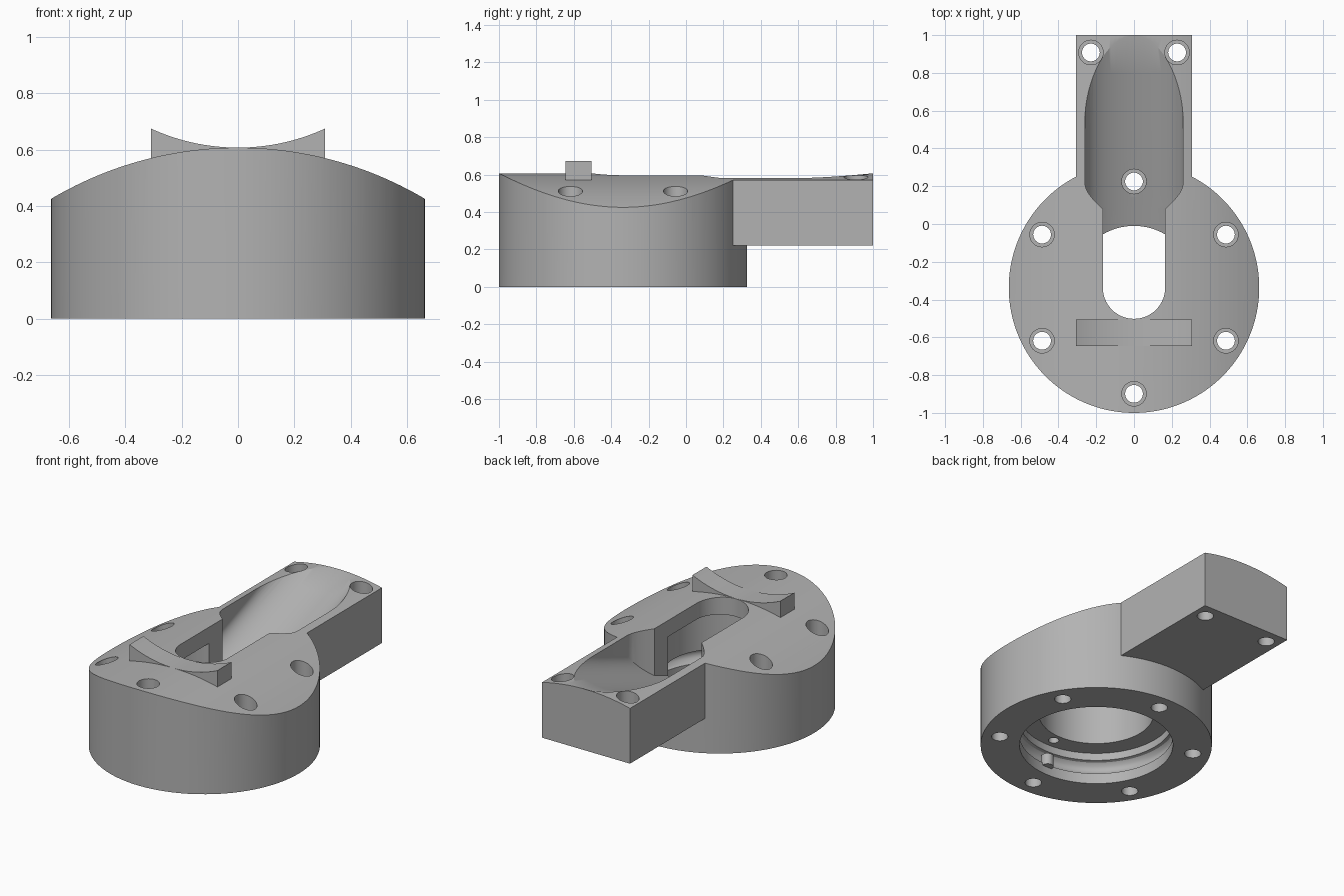
import bpy, bmesh, math
from mathutils import Matrix

cube = bpy.data.objects.get("Cube")
if cube:
    bpy.data.objects.remove(cube, do_unlink=True)

grey = bpy.data.materials.new("machined_grey")
grey.use_nodes = True
colour = (0.45, 0.45, 0.45, 1)
grey.diffuse_color = colour
grey.node_tree.nodes["Principled BSDF"].inputs["Base Color"].default_value = colour

CY = -0.337       # centre of the round housing
RADIUS = 0.663
CROWN = 0.607     # height of the crest
BEND = 1.3        # radius of the arched top


def finish(name, bm):
    bmesh.ops.recalc_face_normals(bm, faces=bm.faces)
    mesh = bpy.data.meshes.new(name)
    bm.to_mesh(mesh)
    bm.free()
    ob = bpy.data.objects.new(name, mesh)
    bpy.context.collection.objects.link(ob)
    mesh.materials.append(grey)
    return ob


def cylinder(name, x, y, r, z0, z1, sides=48):
    bm = bmesh.new()
    bmesh.ops.create_cone(bm, cap_ends=True, segments=sides, radius1=r, radius2=r,
                          depth=z1 - z0, matrix=Matrix.Translation((x, y, (z0 + z1) / 2)))
    return finish(name, bm)


def prism(name, points, offset, to3d):
    """Extrude a flat outline along the offset vector."""
    bm = bmesh.new()
    face = bm.faces.new([bm.verts.new(to3d(*p)) for p in points])
    geom = bmesh.ops.extrude_face_region(bm, geom=[face])["geom"]
    bmesh.ops.translate(bm, vec=offset, verts=[g for g in geom if isinstance(g, bmesh.types.BMVert)])
    return finish(name, bm)


def box(name, lo, hi):
    pts = [(lo[0], lo[1]), (hi[0], lo[1]), (hi[0], hi[1]), (lo[0], hi[1])]
    return prism(name, pts, (0, 0, hi[2] - lo[2]), lambda x, y: (x, y, lo[2]))


def combine(target, tool, operation):
    mod = target.modifiers.new(operation.lower(), 'BOOLEAN')
    mod.operation = operation
    mod.solver = 'EXACT'
    mod.object = tool
    bpy.ops.object.select_all(action='DESELECT')
    bpy.context.view_layer.objects.active = target
    target.select_set(True)
    bpy.ops.object.modifier_apply(modifier=mod.name)
    bpy.data.objects.remove(tool, do_unlink=True)


# Round housing with a straight arm at the back, under one arched top
body = cylinder("housing", 0, CY, RADIUS, 0, 0.8, 160)
combine(body, box("arm", (-0.308, 0.1, 0.22), (0.308, 1, 0.8)), 'UNION')
arch = [(-0.8, -0.2)]
for i in range(65):
    x = -0.8 + 1.6 * i / 64
    arch.append((x, CROWN - BEND + math.sqrt(BEND ** 2 - x * x)))
arch.append((0.8, -0.2))
combine(body, prism("arch", arch, (0, 2.4, 0), lambda x, z: (x, -1.2, z)), 'INTERSECT')

# Stepped bore from below
combine(body, cylinder("mouth", 0, CY, 0.44, -0.1, 0.2, 96), 'DIFFERENCE')
combine(body, cylinder("bore", 0, CY, 0.327, 0.1, 0.494, 96), 'DIFFERENCE')

# Rounded seal groove in the mouth wall
bm = bmesh.new()
rings, turn = [], 96
for i in range(turn):
    a = math.tau * i / turn
    ring = []
    for j in range(12):
        b = math.tau * j / 12
        r = 0.435 + 0.045 * math.cos(b)
        ring.append(bm.verts.new((r * math.cos(a), CY + r * math.sin(a), 0.11 + 0.045 * math.sin(b))))
    rings.append(ring)
for i in range(turn):
    p, q = rings[i], rings[(i + 1) % turn]
    for j in range(12):
        k = (j + 1) % 12
        bm.faces.new((p[j], q[j], q[k], p[k]))
combine(body, finish("seal_groove", bm), 'DIFFERENCE')

# Round-ended slot through the crest
slot = [(0.165, 0.05), (-0.165, 0.05)]
for i in range(33):
    a = math.pi + math.pi * i / 32
    slot.append((0.165 * math.cos(a), CY + 0.165 * math.sin(a)))
combine(body, prism("slot", slot, (0, 0, 0.5), lambda x, y: (x, y, 0.4)), 'DIFFERENCE')

# Sloping trough: curved floor, upright walls, flared out of the slot
def half_width(y):
    t = min(max((y - 0.08) / 0.14, 0), 1)
    return 0.165 + 0.095 * math.sin(t * math.pi / 2)


def floor_height(x, y):
    rise = 1 - math.sqrt(max(0, 1 - (x / 0.26) ** 2))
    return 0.6 + 0.37 * (y - 0.98) + 0.14 * rise


bm = bmesh.new()
rows = []
for y in [-0.2, -0.06] + [0.08 + 0.02 * i for i in range(8)] + [0.5, 0.8, 1.1]:
    w = half_width(y)
    xs = [w * math.sin(math.pi * (i / 32 - 0.5)) for i in range(33)]
    row = [bm.verts.new((x, y, floor_height(x, y))) for x in xs]
    row += [bm.verts.new((w, y, 0.9)), bm.verts.new((-w, y, 0.9))]
    rows.append(row)
for p, q in zip(rows, rows[1:]):
    for i in range(len(p)):
        k = (i + 1) % len(p)
        bm.faces.new((p[i], q[i], q[k], p[k]))
bm.faces.new(rows[0])
bm.faces.new(rows[-1])
bmesh.ops.triangulate(bm, faces=bm.faces)
combine(body, finish("trough", bm), 'DIFFERENCE')

# Counterbored bolt holes: six around the housing, two on the arm
bolts = []
for i in range(6):
    a = math.radians(90 + 60 * i)
    bolts.append((0.562 * math.cos(a), CY + 0.562 * math.sin(a), 0.2))
bolts += [(-0.228, 0.908, 0.4), (0.228, 0.908, 0.4)]
for x, y, seat in bolts:
    combine(body, cylinder("bolt_hole", x, y, 0.047, -0.1, 0.9, 32), 'DIFFERENCE')
    combine(body, cylinder("counterbore", x, y, 0.065, seat, 0.9, 32), 'DIFFERENCE')

# Blind pin hole in the inner ledge
combine(body, cylinder("pin_hole", 0, CY - 0.38, 0.03, 0.1, 0.3, 24), 'DIFFERENCE')

# Concave saddle bar across the crest
saddle = [(0.308, 0.53), (-0.308, 0.53)]
for i in range(33):
    x = -0.308 + 0.616 * i / 32
    saddle.append((x, CROWN + 0.74 - math.sqrt(0.74 ** 2 - x * x)))
bar = prism("saddle_bar", saddle, (0, 0.14, 0), lambda x, z: (x, -0.645, z))

# Locating peg on the mouth wall
peg = cylinder("locating_peg", 0, CY - 0.435, 0.035, 0.05, 0.12, 24)

for ob in (body, bar, peg):
    bpy.ops.object.select_all(action='DESELECT')
    bpy.context.view_layer.objects.active = ob
    ob.select_set(True)
    bpy.ops.object.shade_smooth_by_angle(angle=math.radians(30))
